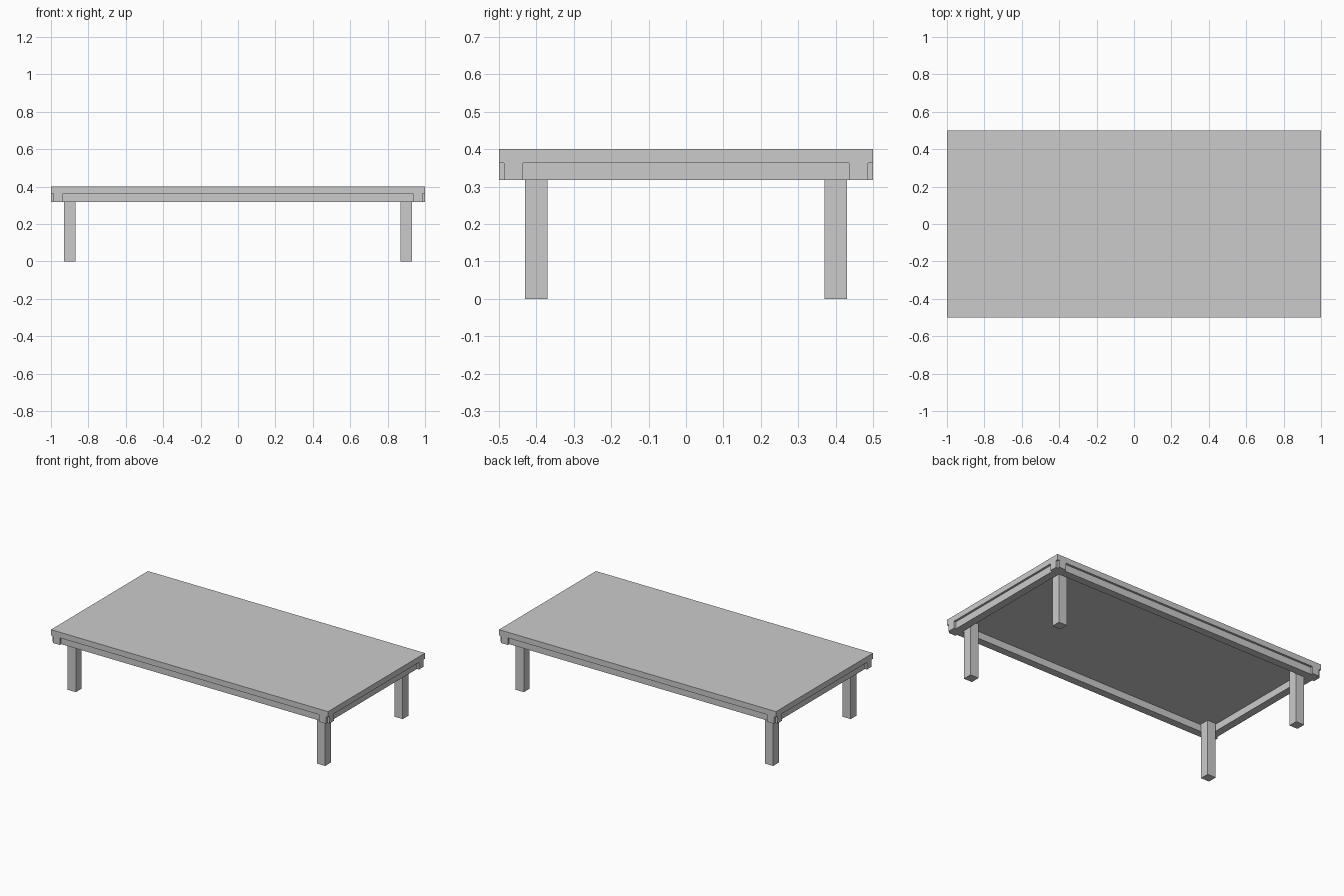
import bpy

if "Cube" in bpy.data.objects:
    bpy.data.objects.remove(bpy.data.objects["Cube"])

grey = bpy.data.materials.new("grey")
grey.diffuse_color = (0.6, 0.6, 0.6, 1)
grey.use_nodes = True
grey.node_tree.nodes["Principled BSDF"].inputs["Base Color"].default_value = grey.diffuse_color


def box(name, x0, x1, y0, y1, z0, z1):
    """Axis-aligned box given by its limits."""
    bpy.ops.mesh.primitive_cube_add(size=1)
    ob = bpy.context.object
    ob.name = name
    for v in ob.data.vertices:
        v.co.x = x1 if v.co.x > 0 else x0
        v.co.y = y1 if v.co.y > 0 else y0
        v.co.z = z1 if v.co.z > 0 else z0
    ob.data.materials.append(grey)
    return ob


TOP, UNDER, RAIL = 0.4, 0.363, 0.317   # slab top, slab underside, rail underside

# Slab
box("table_top", -1, 1, -0.5, 0.5, UNDER, TOP)

# Rails crossing at the corners, with ends running out to the slab edge
for s, side in ((-1, "front"), (1, "back")):
    c = s * 0.461
    box(side + "_rail", -1, 1, c - 0.025, c + 0.025, RAIL, UNDER)
for s, side in ((-1, "left"), (1, "right")):
    c = s * 0.961
    box(side + "_rail", c - 0.025, c + 0.025, -0.5, 0.5, RAIL, UNDER)

# Square legs, standing just inside the rails
for sx, a in ((-1, "left"), (1, "right")):
    for sy, b in ((-1, "front"), (1, "back")):
        x, y = sx * 0.9, sy * 0.4
        box(f"{b}_{a}_leg", x - 0.03, x + 0.03, y - 0.03, y + 0.03, 0, UNDER)
